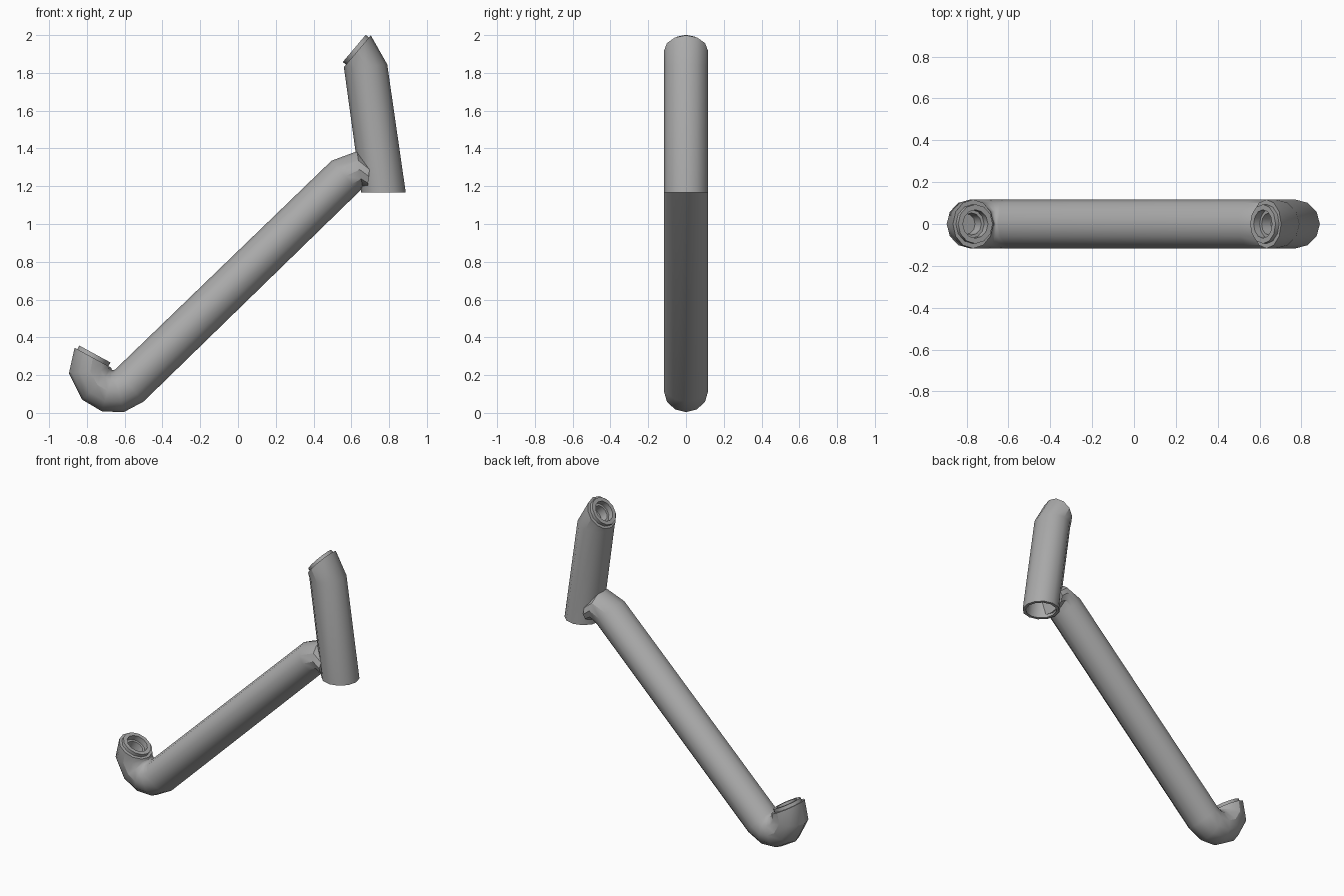
import bpy, bmesh, math
from mathutils import Vector

cube = bpy.data.objects.get("Cube")
if cube:
    bpy.data.objects.remove(cube)

SIDES = 12
RADIUS = 0.117

grey = bpy.data.materials.new("pipe grey")
grey.use_nodes = True
colour = (0.4, 0.4, 0.4, 1)
grey.diffuse_color = colour
grey.node_tree.nodes["Principled BSDF"].inputs["Base Color"].default_value = colour


def ring(a, b, half=RADIUS):
    """Ellipse spanning a to b in the xz plane, with a half width along y."""
    a, b = Vector((a[0], 0, a[1])), Vector((b[0], 0, b[1]))
    mid, arm = (a + b) / 2, (a - b) / 2
    points = []
    for i in range(SIDES):
        t = 2 * math.pi * i / SIDES
        points.append(mid + arm * math.cos(t) + Vector((0, half * math.sin(t), 0)))
    return points


def socket(a, b, out):
    """Stepped lip and recessed hole on the mouth between a and b."""
    a, b, out = Vector(a), Vector(b), Vector(out).normalized()
    mid, arm = (a + b) / 2, (a - b).normalized()
    steps = [(0.05, -0.07), (0.053, -0.015), (0.068, -0.015), (0.068, 0.022),
             (0.094, 0.022), (0.094, 0)]
    return [ring(mid + out * h + arm * r, mid + out * h - arm * r, r) for r, h in steps]


def loft(name, rings):
    """Skin a list of rings into a closed pipe."""
    bm = bmesh.new()
    loops = [[bm.verts.new(p) for p in points] for points in rings]
    for low, high in zip(loops, loops[1:]):
        for i in range(SIDES):
            j = (i + 1) % SIDES
            bm.faces.new((low[i], low[j], high[j], high[i]))
    bm.faces.new(loops[0])
    bm.faces.new(loops[-1])
    bmesh.ops.recalc_face_normals(bm, faces=bm.faces)
    mesh = bpy.data.meshes.new(name)
    bm.to_mesh(mesh)
    bm.free()
    mesh.materials.append(grey)
    obj = bpy.data.objects.new(name, mesh)
    bpy.context.collection.objects.link(obj)
    bpy.ops.object.select_all(action='DESELECT')
    obj.select_set(True)
    bpy.context.view_layer.objects.active = obj
    bpy.ops.object.shade_smooth_by_angle(angle=math.radians(32))
    return obj


# Long sloping pipe: hooked socket, U bend, straight run, bend into the upright
mouth = ((-0.865, 0.345), (-0.672, 0.24))
hook = [
    mouth,
    ((-0.895, 0.21), (-0.668, 0.228)),
    ((-0.825, 0.07), (-0.664, 0.226)),
    ((-0.72, 0.008), (-0.66, 0.226)),
    ((-0.605, 0.004), (-0.656, 0.227)),
    ((-0.5, 0.06), (-0.65, 0.23)),
    ((0.64, 1.17), (0.495, 1.335)),
    ((0.66, 1.19), (0.63, 1.385)),
    ((0.685, 1.18), (0.70, 1.325)),
]
loft("sloping_pipe", socket(*mouth, (0.5, 0.87)) + [ring(*r) for r in hook])

# Short upright pipe: angled socket on top, hollow open bottom
mouth = ((0.562, 1.832), (0.703, 1.999))
shell = [
    mouth,
    ((0.562, 1.82), (0.79, 1.845)),
    ((0.652, 1.167), (0.888, 1.167)),
]
bore = [
    ring((0.672, 1.167), (0.868, 1.167), 0.097),
    ring((0.605, 1.65), (0.80, 1.65), 0.097),
]
loft("upright_pipe", socket(*mouth, (-0.77, 0.64)) + [ring(*r) for r in shell] + bore)
